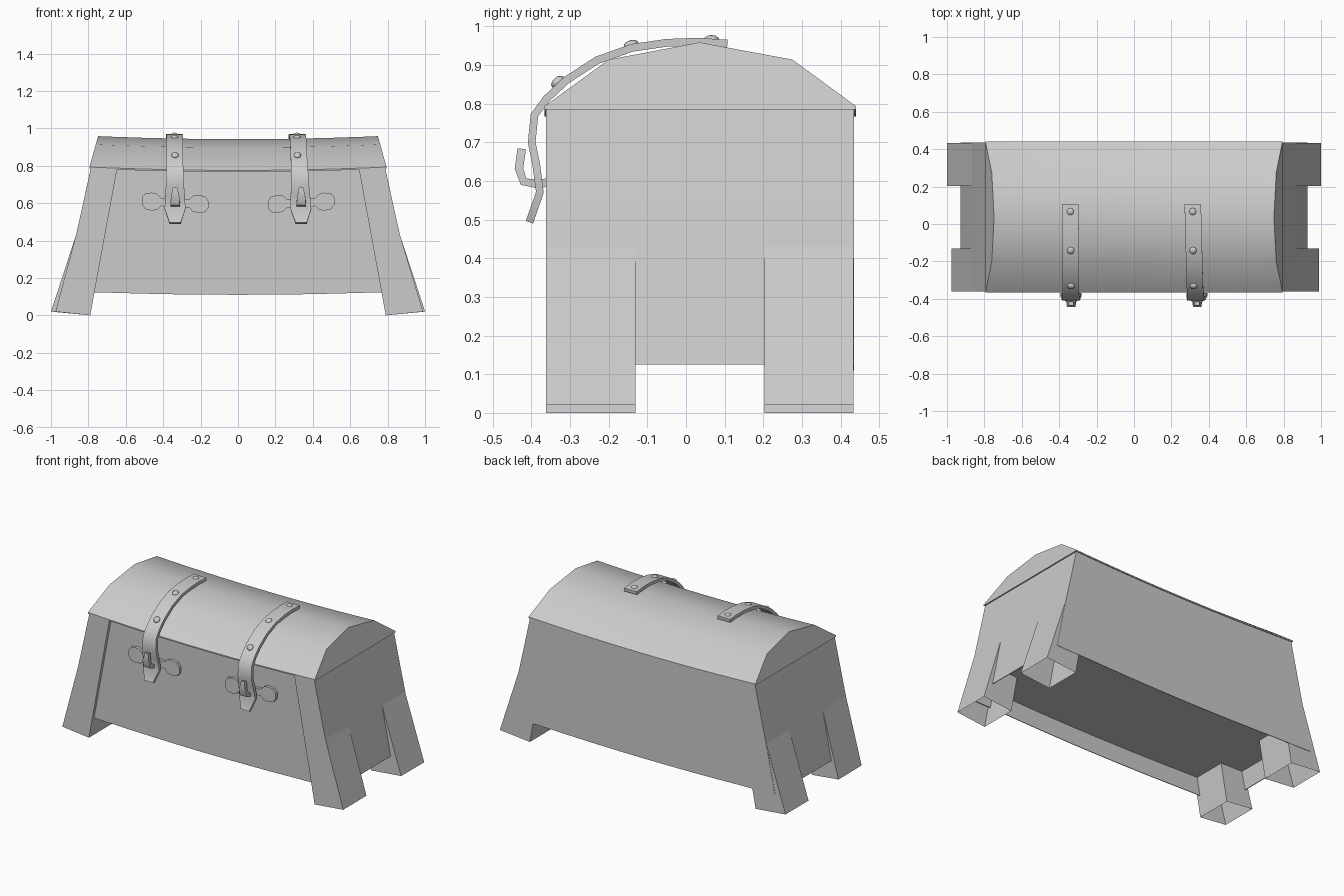
import bpy, bmesh, math
from mathutils import Vector, Matrix

if "Cube" in bpy.data.objects:
    bpy.data.objects.remove(bpy.data.objects["Cube"])


def finish(bm, name, smooth=None):
    me = bpy.data.meshes.new(name)
    bm.to_mesh(me)
    bm.free()
    ob = bpy.data.objects.new(name, me)
    bpy.context.collection.objects.link(ob)
    if smooth:
        bpy.ops.object.select_all(action='DESELECT')
        bpy.context.view_layer.objects.active = ob
        ob.select_set(True)
        bpy.ops.object.shade_smooth_by_angle(angle=math.radians(smooth))
    return ob


def loft(rings):
    """Closed solid through rings that have equal point counts."""
    bm = bmesh.new()
    vs = [[bm.verts.new(p) for p in r] for r in rings]
    n = len(rings[0])
    for a, b in zip(vs, vs[1:]):
        for i in range(n):
            j = (i + 1) % n
            bm.faces.new((a[i], a[j], b[j], b[i]))
    bm.faces.new(vs[0])
    bm.faces.new(vs[-1])
    bmesh.ops.recalc_face_normals(bm, faces=bm.faces[:])
    return bm


def bottom_face(bm):
    return min(bm.faces, key=lambda f: f.calc_center_median().z)


def sag(bm, depth):
    """Cut into columns along x and let the middle droop."""
    for i in range(-4, 5):
        bmesh.ops.bisect_plane(bm, geom=bm.verts[:] + bm.edges[:] + bm.faces[:],
                               plane_co=(i * 0.17, 0, 0), plane_no=(1, 0, 0))
    for v in bm.verts:
        v.co.z -= depth * max(0, 1 - (v.co.x / 0.79) ** 2)


def rect(x0, x1, y0, y1, z0, z1=None):
    z1 = z0 if z1 is None else z1
    return [(x0, y0, z0), (x1, y0, z1), (x1, y1, z1), (x0, y1, z0)]


# Body with flared ends and a recessed floor
body = loft([rect(-w, w, -0.343, 0.435, z)
             for z, w in ((0.125, 0.927), (0.27, 0.898), (0.43, 0.866), (0.6, 0.828), (0.792, 0.786))])
floor = bottom_face(body)
bmesh.ops.inset_region(body, faces=[floor], thickness=0.006)
ext = bmesh.ops.extrude_face_region(body, geom=[floor])
bmesh.ops.delete(body, geom=[floor], context='FACES_ONLY')
for v in ext['geom']:
    if isinstance(v, bmesh.types.BMVert):
        v.co.z += 0.11
        v.co.x *= 0.975
sag(body, 0.015)
bmesh.ops.recalc_face_normals(body, faces=body.faces[:])
finish(body, "chest_body", 20)


# Legs (hollow, open below) and front corner posts
def inner(z):
    return 0.79 - 0.145 * z / 0.79


for s, side in ((-1, "left"), (1, "right")):
    for part, y0, y1, foot in (("front", -0.362, -0.13, 0.983 + 0.007 * s), ("back", 0.203, 0.433, 1.0)):
        leg = loft([rect(s * inner(0), s * foot, y0, y1, 0, 0.02),
                    rect(s * inner(0.43), s * 0.866, y0, y1, 0.43)])
        bmesh.ops.delete(leg, geom=[bottom_face(leg)], context='FACES_ONLY')
        finish(leg, f"{part}_leg_{side}")
    finish(loft([rect(s * inner(z), s * w, -0.362, -0.335, z)
                 for z, w in ((0.43, 0.866), (0.6, 0.828), (0.79, 0.786))]), f"corner_post_{side}", 20)

# Arched lid with leaning ends
arch = [(-0.366, 0.785), (-0.366, 0.793), (-0.2, 0.915), (0.035, 0.96), (0.275, 0.915),
        (0.44, 0.793), (0.44, 0.785)]
lid = loft([[(s * (0.795 - 0.047 * max(0, z - 0.79) / 0.17), y, z) for y, z in arch] for s in (-1, 1)])
sag(lid, 0.018)
finish(lid, "lid", 35)


def ribbon(name, path, xs, halves, thick):
    """Flat band along a y-z path with its own centre and half width per point."""
    rings = []
    for i, (y, z) in enumerate(path):
        a, b = path[max(0, i - 1)], path[min(len(path) - 1, i + 1)]
        t = Vector((b[0] - a[0], b[1] - a[1])).normalized() * thick / 2
        rings.append([(xs[i] - halves[i], y - t.y, z + t.x), (xs[i] + halves[i], y - t.y, z + t.x),
                      (xs[i] + halves[i], y + t.y, z - t.x), (xs[i] - halves[i], y + t.y, z - t.x)])
    return finish(loft(rings), name, 40)


strap_path = [(0.107, 0.955), (0.03, 0.96), (-0.05, 0.957), (-0.14, 0.944), (-0.23, 0.912), (-0.31, 0.86),
              (-0.36, 0.813), (-0.392, 0.77), (-0.399, 0.70), (-0.387, 0.64), (-0.378, 0.57), (-0.405, 0.493)]
strap_half = [0.044] * 7 + [0.046, 0.048, 0.052, 0.056, 0.03]
hook_path = [(-0.34, 0.598), (-0.385, 0.592), (-0.42, 0.598), (-0.432, 0.632), (-0.425, 0.683)]
hook_half = [0.023, 0.025, 0.025, 0.022, 0.012]

for side, x0, x1, tilt in (("left", -0.34, -0.336, -0.05), ("right", 0.314, 0.338, 0.05)):
    # Strap
    xs = [x0 + (x1 - x0) * (i / 11) for i in range(12)]
    ribbon(f"strap_{side}", strap_path, xs, strap_half, 0.02)
    # Rivets
    for k, (y, z, ang) in enumerate(((0.066, 0.965, 0), (-0.142, 0.952, 16), (-0.332, 0.856, 42))):
        bm = bmesh.new()
        m = (Matrix.Translation((x0 + 0.002 * k, y, z)) @ Matrix.Rotation(math.radians(ang), 4, 'X')
             @ Matrix.Diagonal((0.02, 0.02, 0.012, 1)))
        bmesh.ops.create_uvsphere(bm, u_segments=10, v_segments=6, radius=1, matrix=m)
        finish(bm, f"rivet_{side}_{k + 1}", 60)
    # Two-lobed clasp plate
    half = [(0, 0.022), (0.075, 0.022), (0.095, 0.042), (0.125, 0.048), (0.16, 0.042), (0.178, 0.018)]
    right = half + [(u, -v) for u, v in reversed(half[1:])]
    outline = right + [(-u, -v) for u, v in right]
    finish(loft([[(x1 + u, y, 0.602 + v + tilt * u) for u, v in outline]
                 for y in (-0.335, -0.36)]), f"clasp_plate_{side}")
    # Hook through the strap
    ribbon(f"clasp_hook_{side}", hook_path, [x1] * 5, hook_half, 0.022)
